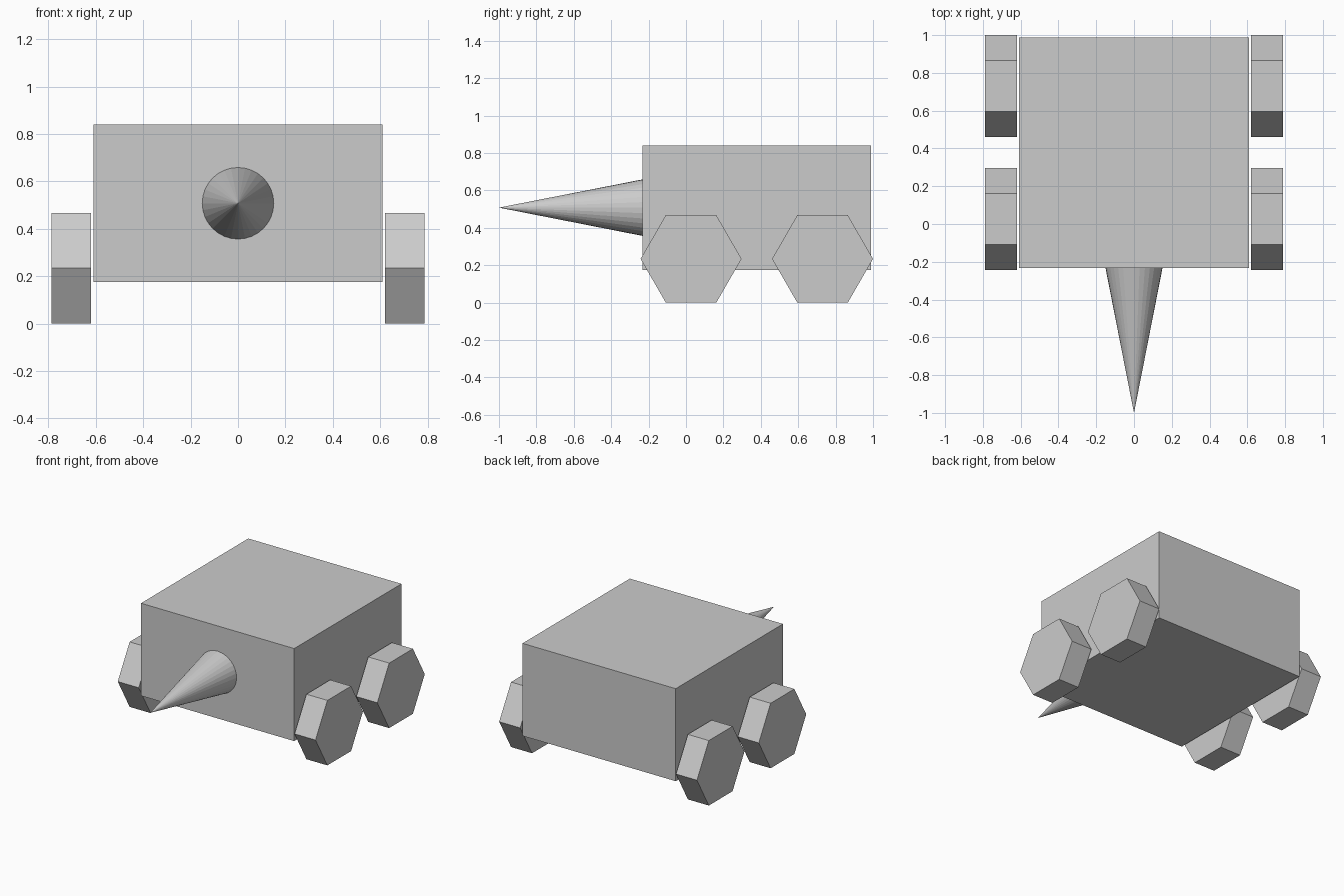
import bpy, bmesh, math
from mathutils import Matrix, Vector

if "Cube" in bpy.data.objects:
    bpy.data.objects.remove(bpy.data.objects["Cube"])

grey = bpy.data.materials.new("light_grey")
grey.diffuse_color = (0.6, 0.6, 0.6, 1)
grey.use_nodes = True
grey.node_tree.nodes["Principled BSDF"].inputs["Base Color"].default_value = grey.diffuse_color


def finish(name, bm, matrix):
    bmesh.ops.transform(bm, matrix=matrix, verts=bm.verts)
    bmesh.ops.recalc_face_normals(bm, faces=bm.faces)
    mesh = bpy.data.meshes.new(name)
    bm.to_mesh(mesh)
    bm.free()
    mesh.materials.append(grey)
    obj = bpy.data.objects.new(name, mesh)
    bpy.context.collection.objects.link(obj)
    return obj


def box(name, centre, size):
    bm = bmesh.new()
    bmesh.ops.create_cube(bm, size=1)
    return finish(name, bm, Matrix.Translation(centre) @ Matrix.Diagonal((*size, 1)))


def cone(name, centre, sides, r1, r2, depth, axis):
    bm = bmesh.new()
    bmesh.ops.create_cone(bm, cap_ends=True, segments=sides,
                          radius1=r1, radius2=r2, depth=depth)
    bmesh.ops.remove_doubles(bm, verts=bm.verts, dist=1e-5)
    return finish(name, bm, Matrix.Translation(centre) @ Matrix.Rotation(math.pi / 2, 4, axis))


# Body block
box("body", (0, 0.378, 0.508), (1.22, 1.22, 0.666))

# Pointed front spike
cone("front_spike", (0, -0.616, 0.508), 32, 0.151, 0, 0.768, 'X')

# Four six-sided wheels, corners pointing forward and back
for side, sx in (("left", -1), ("right", 1)):
    for end, y in (("front", 0.027), ("rear", 0.73)):
        cone(f"{end}_{side}_wheel", (sx * 0.704, y, 0.234), 6, 0.27, 0.27, 0.167, 'Y')
